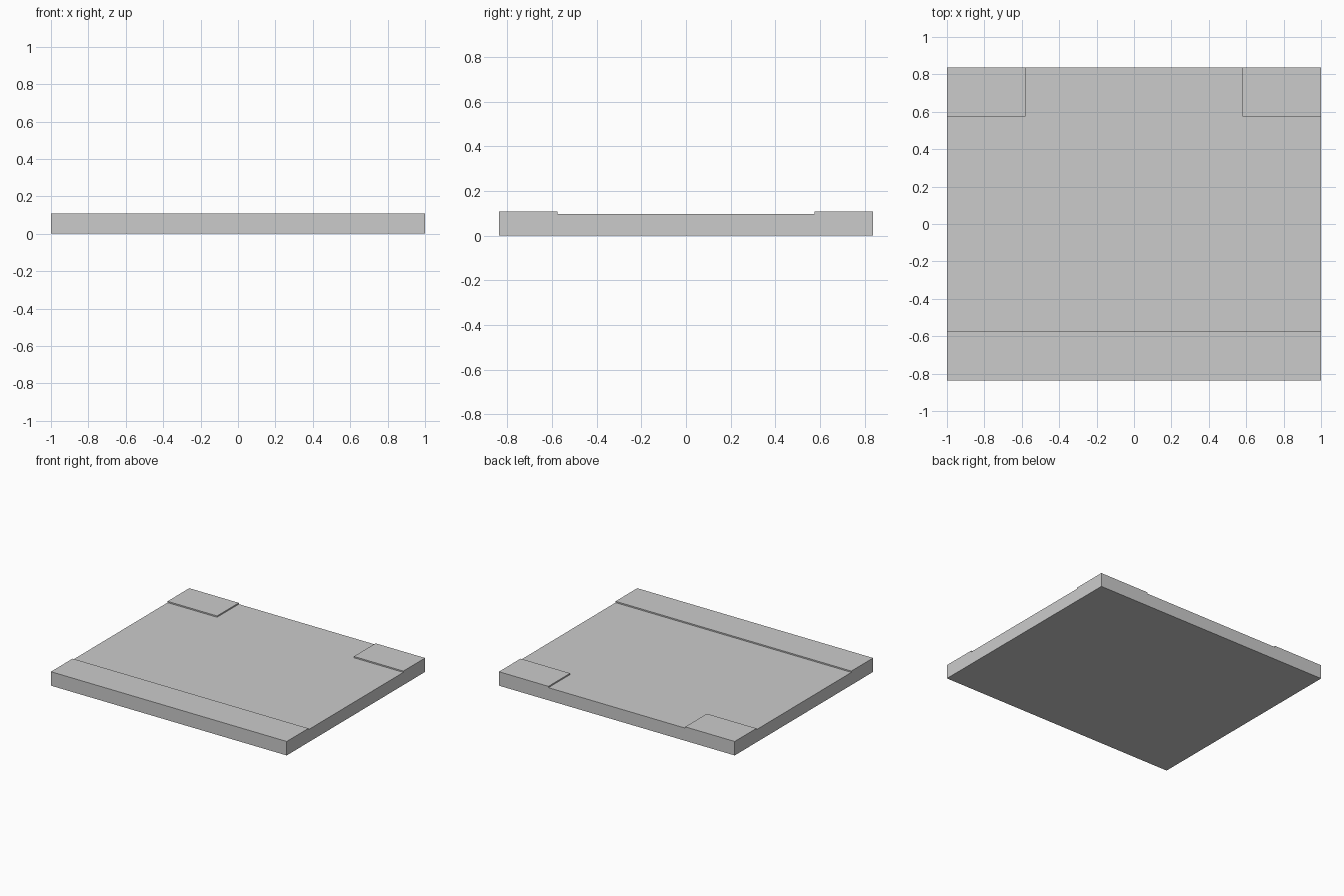
import bpy, bmesh

if "Cube" in bpy.data.objects:
    bpy.data.objects.remove(bpy.data.objects["Cube"])

W, D, H = 1.0, 0.838, 0.107      # half width, half depth, full height
FLOOR = 0.097                    # height of the recessed panel
STEP_Y, PAD_X = 0.575, 0.58      # inner edges of the raised areas


def prism(name, outline, z0, z1):
    """Extrude a flat outline from z0 up to z1."""
    bm = bmesh.new()
    low = [bm.verts.new((x, y, z0)) for x, y in outline]
    high = [bm.verts.new((x, y, z1)) for x, y in outline]
    bm.faces.new(low[::-1])
    bm.faces.new(high)
    n = len(outline)
    for i in range(n):
        j = (i + 1) % n
        bm.faces.new((low[i], low[j], high[j], high[i]))
    mesh = bpy.data.meshes.new(name)
    bm.to_mesh(mesh)
    bm.free()
    obj = bpy.data.objects.new(name, mesh)
    bpy.context.collection.objects.link(obj)
    return obj


# Slab at full height
slab = prism("base_slab", [(-W, -D), (W, -D), (W, D), (-W, D)], 0, H)

# T-shaped recess: leaves a front strip and two back corner pads raised
m = 0.1
right = [(W + m, -STEP_Y), (W + m, STEP_Y), (PAD_X, STEP_Y), (PAD_X, D + m)]
left = [(-x, y) for x, y in reversed(right)]
recess = prism("recess_cutter", right + left, FLOOR, H + m)
recess.hide_render = True
recess.display_type = 'WIRE'

cut = slab.modifiers.new("recess", 'BOOLEAN')
cut.operation = 'DIFFERENCE'
cut.solver = 'EXACT'
cut.object = recess
